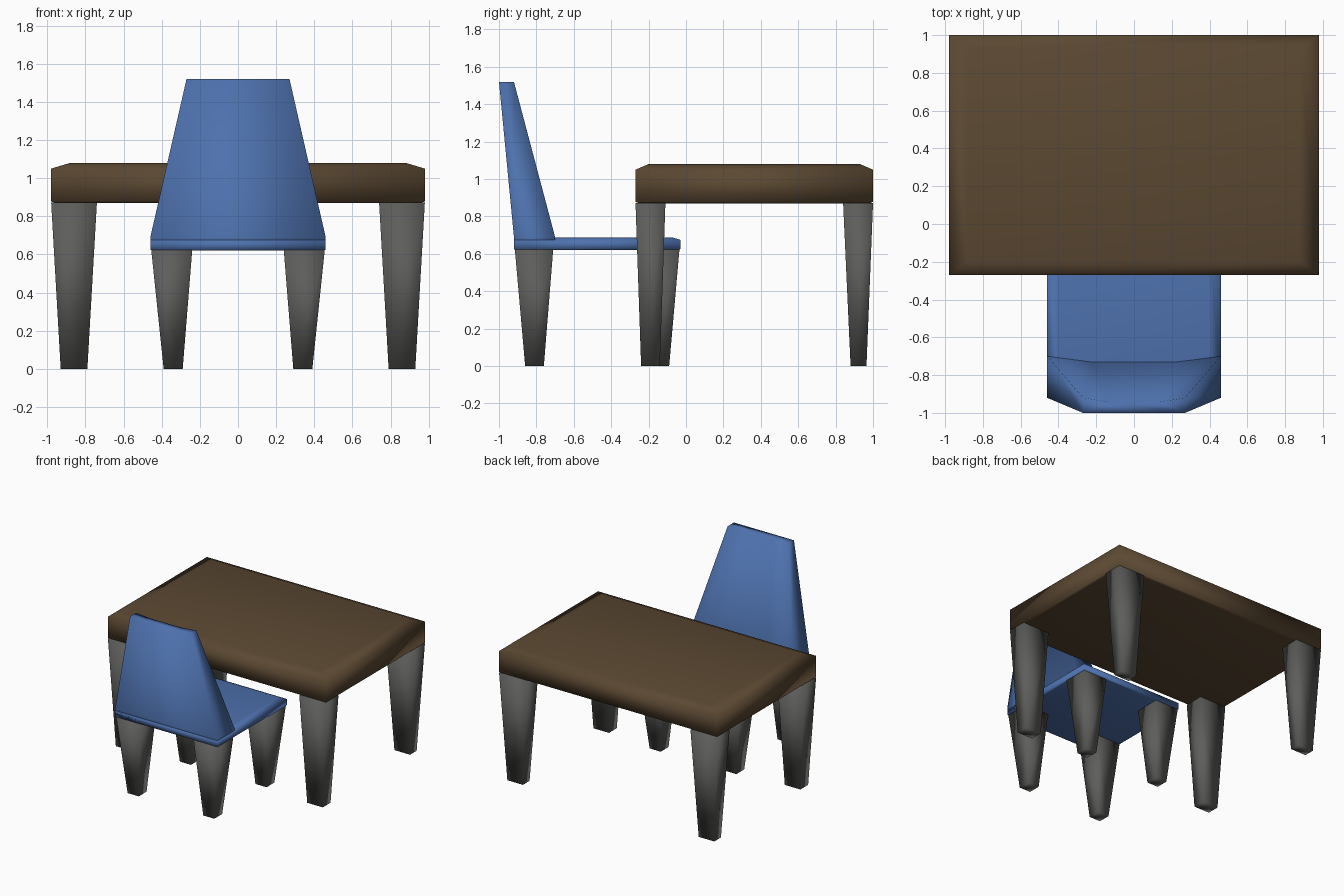
import bpy, bmesh

if "Cube" in bpy.data.objects:
    bpy.data.objects.remove(bpy.data.objects["Cube"])


def material(name, color):
    m = bpy.data.materials.new(name)
    m.diffuse_color = (*color, 1)
    m.use_nodes = True
    m.node_tree.nodes["Principled BSDF"].inputs["Base Color"].default_value = m.diffuse_color
    return m


wood = material("brown wood", (0.105, 0.065, 0.032))
blue = material("blue shell", (0.075, 0.165, 0.42))
dark = material("dark metal", (0.11, 0.11, 0.105))


def loft(name, rings, mat):
    """Closed smooth solid through equal-length rings of points."""
    bm = bmesh.new()
    vs = [[bm.verts.new(p) for p in ring] for ring in rings]
    for a, b in zip(vs, vs[1:]):
        for i in range(len(a)):
            j = (i + 1) % len(a)
            bm.faces.new((a[i], a[j], b[j], b[i]))
    bm.faces.new(vs[0][::-1])
    bm.faces.new(vs[-1])
    bmesh.ops.recalc_face_normals(bm, faces=bm.faces)
    for f in bm.faces:
        f.smooth = True
    me = bpy.data.meshes.new(name)
    bm.to_mesh(me)
    bm.free()
    me.materials.append(mat)
    ob = bpy.data.objects.new(name, me)
    bpy.context.collection.objects.link(ob)
    return ob


def rect(x0, x1, y0, y1, z):
    return [(x0, y0, z), (x1, y0, z), (x1, y1, z), (x0, y1, z)]


def slab(name, x, y0, y1, levels, mat):
    """Rectangular slab; levels are (z, x inset, y inset)."""
    loft(name, [rect(-x + ix, x - ix, y0 + iy, y1 - iy, z) for z, ix, iy in levels], mat)


def legs(prefix, xs, ys, z):
    """Tapered legs on both sides; xs and ys hold (top0, top1, foot0, foot1)."""
    for side, s in (("left", -1), ("right", 1)):
        for place, y in ys.items():
            t0, t1, b0, b1 = (s * v for v in xs)
            loft(f"{prefix}_leg_{place}_{side}",
                 [rect(b0, b1, y[2], y[3], 0), rect(t0, t1, y[0], y[1], z)], dark)


# Table
slab("table_top", 0.98, -0.27, 1.0,
     [(0.87, 0.02, 0.02), (0.878, 0, 0), (1.05, 0, 0), (1.08, 0.10, 0.07)], wood)
legs("table", (0.74, 0.98, 0.79, 0.93),
     {"front": (-0.27, -0.11, -0.24, -0.14), "back": (0.84, 1.0, 0.88, 0.965)}, 0.872)

# Chair seat and legs
slab("seat", 0.46, -0.92, -0.03,
     [(0.62, 0.01, 0.01), (0.625, 0, 0), (0.675, 0, 0), (0.687, 0.06, 0.04)], blue)
legs("chair", (0.24, 0.455, 0.29, 0.39),
     {"front": (-0.24, -0.035, -0.19, -0.09), "back": (-0.915, -0.71, -0.86, -0.76)}, 0.623)


# Chair back: tapering wedge with a slightly hollow front
def back_ring(w, yb, yf, dip, z):
    return [(-w, yb, z), (w, yb, z), (w, yf, z), (0.5 * w, yf - dip, z),
            (-0.5 * w, yf - dip, z), (-w, yf, z)]


loft("chair_back", [back_ring(0.46, -0.92, -0.70, 0.03, 0.63),
                    back_ring(0.46, -0.92, -0.70, 0.03, 0.69),
                    back_ring(0.27, -1.0, -0.92, 0.022, 1.52)], blue)
